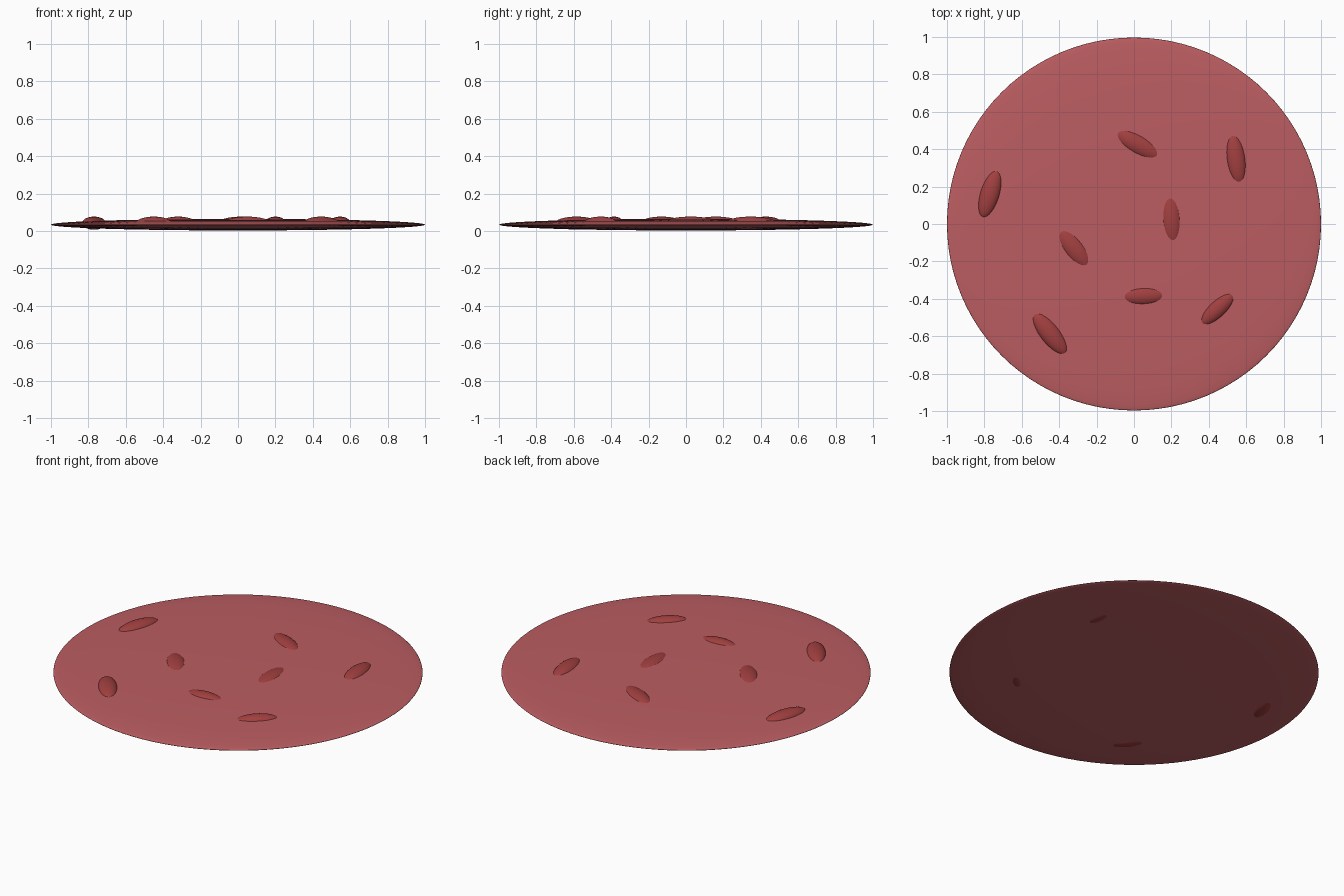
import bpy, math

if "Cube" in bpy.data.objects:
    bpy.data.objects.remove(bpy.data.objects["Cube"])

def mat(name, col):
    m = bpy.data.materials.new(name)
    m.diffuse_color = col
    m.use_nodes = True
    m.node_tree.nodes["Principled BSDF"].inputs["Base Color"].default_value = m.diffuse_color
    return m

def ellipsoid(name, loc, half, angle, m, seg, rings):
    bpy.ops.mesh.primitive_uv_sphere_add(segments=seg, ring_count=rings, radius=1, location=loc)
    o = bpy.context.object
    o.name = name
    o.scale = half
    o.rotation_euler.z = math.radians(angle)
    bpy.ops.object.shade_smooth()
    o.data.materials.append(m)
    return o

meat = mat("slice_red", (0.50, 0.11, 0.12, 1))
dark = mat("fleck_red", (0.36, 0.05, 0.05, 1))

# thin lens-shaped slice
ellipsoid("slice", (0, 0, 0.034), (1, 0.997, 0.031), 0, meat, 96, 48)

# embedded flecks: x, y, angle, half length, half width
flecks = [(0.02, 0.425, -30, 0.145, 0.055), (0.545, 0.345, -82, 0.138, 0.053),
          (-0.77, 0.16, 73, 0.134, 0.053), (0.20, 0.025, -86, 0.145, 0.056),
          (-0.32, -0.13, -52, 0.138, 0.058), (0.05, -0.385, 2, 0.124, 0.051),
          (0.445, -0.455, 43, 0.122, 0.048), (-0.45, -0.585, -52, 0.140, 0.054)]
for i, (x, y, a, l, w) in enumerate(flecks):
    ellipsoid(f"fleck_{i + 1}", (x, y, 0.042), (l, w, 0.035), a, dark, 32, 16)
